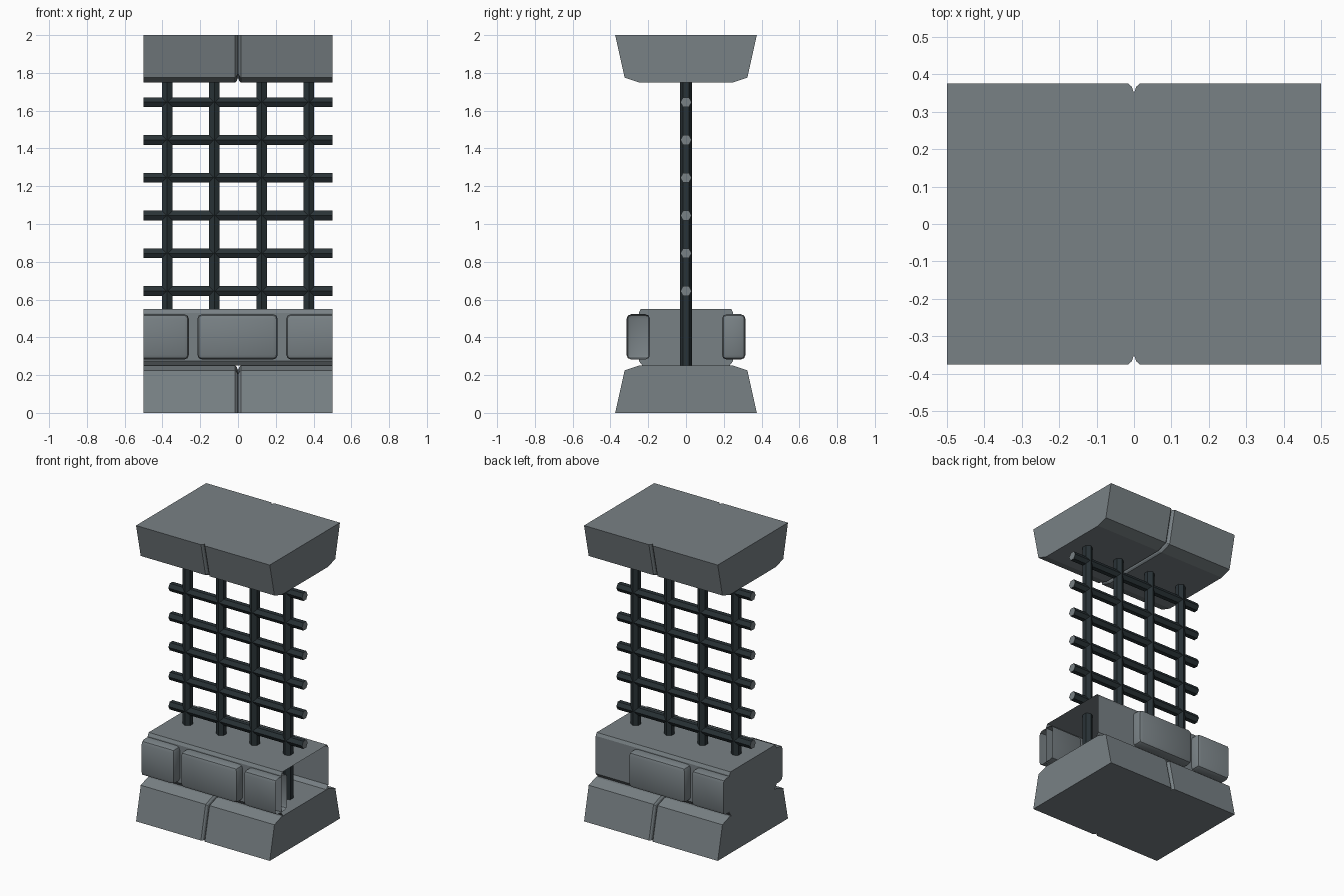
import bpy, bmesh, math
from mathutils import Vector, Matrix

if "Cube" in bpy.data.objects:
    bpy.data.objects.remove(bpy.data.objects["Cube"])


def material(name, color):
    m = bpy.data.materials.new(name)
    m.diffuse_color = color
    m.use_nodes = True
    m.node_tree.nodes["Principled BSDF"].inputs["Base Color"].default_value = m.diffuse_color
    return m


STONE = material("stone", (0.19, 0.22, 0.235, 1))
IRON = material("iron", (0.022, 0.032, 0.037, 1))


def finish(bm, name, mats, angle=None):
    bmesh.ops.recalc_face_normals(bm, faces=bm.faces)
    me = bpy.data.meshes.new(name)
    bm.to_mesh(me)
    bm.free()
    for m in mats:
        me.materials.append(m)
    ob = bpy.data.objects.new(name, me)
    bpy.context.collection.objects.link(ob)
    if angle:
        bpy.context.view_layer.objects.active = ob
        ob.select_set(True)
        bpy.ops.object.shade_smooth_by_angle(angle=math.radians(angle))
        ob.select_set(False)
    return ob


def loft(rings, cap_start=True, cap_end=True):
    bm = bmesh.new()
    vs = [[bm.verts.new(p) for p in r] for r in rings]
    n = len(rings[0])
    for a, b in zip(vs, vs[1:]):
        for i in range(n):
            bm.faces.new((a[i], a[(i + 1) % n], b[(i + 1) % n], b[i]))
    if cap_start:
        bm.faces.new(vs[0])
    if cap_end:
        bm.faces.new(vs[-1])
    return bm


# Tapered slabs with a V joint at x = 0 (base, and the flipped cap on top)
def slab(name, flip):
    rings = []
    for x, d in ((-.5, 0), (-.015, 0), (-.006, .008), (0, .025),
                 (.006, .008), (.015, 0), (.5, 0)):
        half = [(.375 - d, 0), (.325 - d, .225 - d), (.25 - d, .25 - d)]
        prof = half + [(-y, z) for y, z in reversed(half)]
        rings.append([(x, y, 2 - z if flip else z) for y, z in prof])
    finish(loft(rings), name, [STONE])


slab("base_slab", False)
slab("top_slab", True)

# Hollow wall core, open at the +x end
half = [(.23, .25), (.25, .275), (.25, .53), (.24, .55)]
prof = half + [(-y, z) for y, z in reversed(half)]
finish(loft([[(x, y, z) for y, z in prof] for x in (-.5, .5)], cap_end=False),
       "wall_core", [STONE])


# Rounded facing stones, trimmed at the module's ends
def facing_stone(name, x0, x1, side):
    bm = bmesh.new()
    bmesh.ops.create_cube(bm, size=1, matrix=Matrix.Translation(
        ((x0 + x1) / 2, side * .2525, .4025)) @ Matrix.Diagonal((x1 - x0, .125, .24, 1)))
    bmesh.ops.bevel(bm, geom=bm.edges[:], offset=.025, segments=2, profile=.5,
                    affect='EDGES')
    for end in (-1, 1):
        cut = bmesh.ops.bisect_plane(bm, geom=bm.verts[:] + bm.edges[:] + bm.faces[:],
                                     plane_co=(end * .5, 0, 0), plane_no=(end, 0, 0),
                                     clear_outer=True)
        if end < 0:
            edges = [e for e in cut["geom_cut"] if isinstance(e, bmesh.types.BMEdge)]
            if edges:
                bmesh.ops.holes_fill(bm, edges=edges)
    finish(bm, name, [STONE], 35)


facing_stone("front_stone_left", -.7, -.26, -1)
facing_stone("front_stone_middle", -.215, .21, -1)
facing_stone("front_stone_right", .255, .7, -1)
facing_stone("back_stone_middle", -.21, .215, 1)
facing_stone("back_stone_left", -.7, -.255, 1)


# Six-sided iron bars, pointed towards front and back
def bar(name, start, end, across):
    rings = []
    for p in (start, end):
        rings.append([Vector(p) + Vector((0, math.cos(a), 0)) * across
                      + (Vector((1, 0, 0)) if start[0] == end[0] else Vector((0, 0, 1)))
                      * math.sin(a) * across
                      for a in (i * math.pi / 3 for i in range(6))])
    bm = loft(rings)
    bm.faces.ensure_lookup_table()
    for f in bm.faces[-2:]:      # cut ends
        f.material_index = 1
    finish(bm, name, [IRON, STONE])


for i in range(4):
    x = -.375 + .25 * i
    bar(f"upright_bar_{i + 1}", (x, 0, .25), (x, 0, 1.76), .032)
for i in range(6):
    z = .645 + .2 * i
    bar(f"cross_bar_{i + 1}", (-.5, 0, z), (.5, 0, z), .03)
